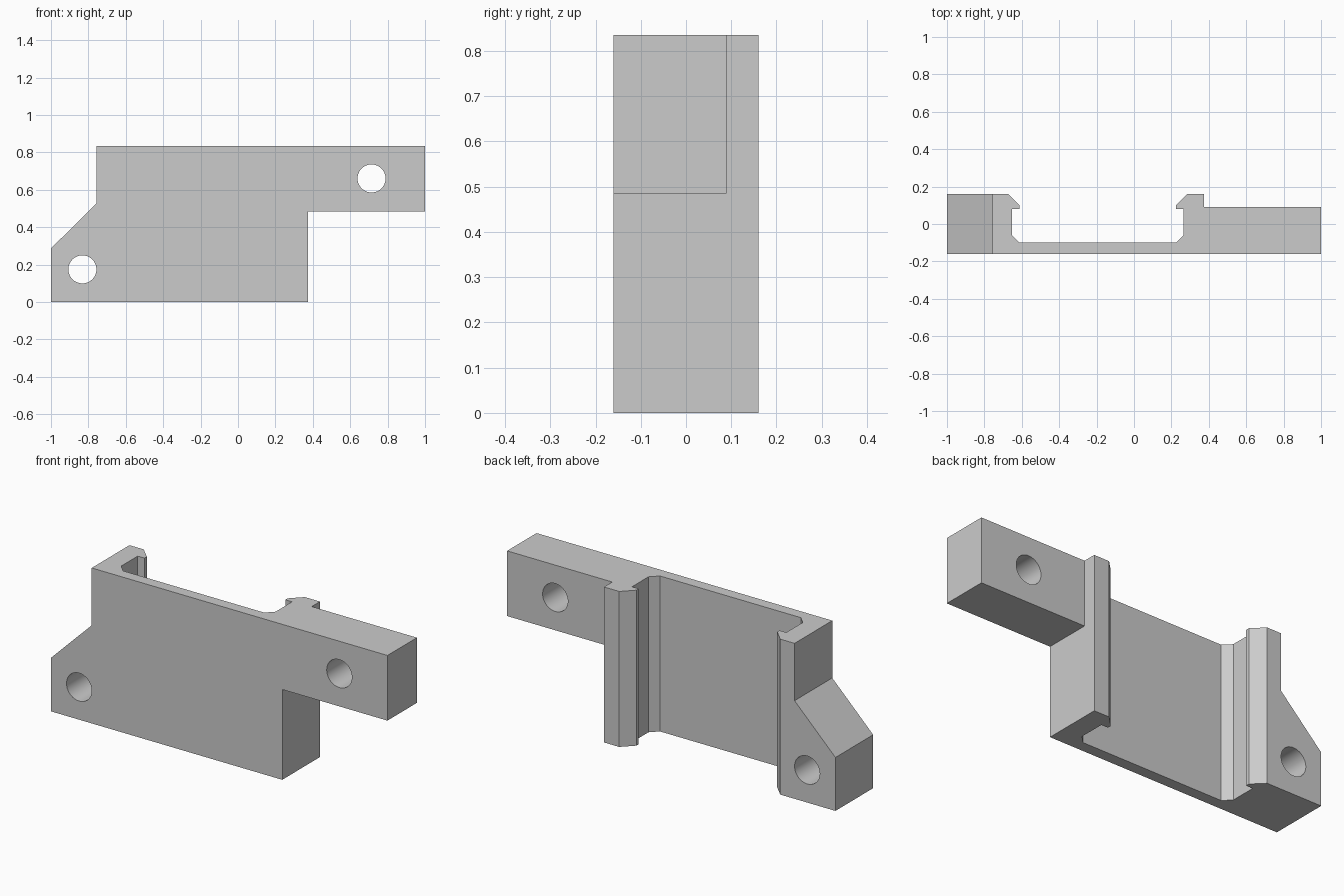
import bpy
import bmesh
from mathutils import Vector

cube = bpy.data.objects.get("Cube")
if cube:
    bpy.data.objects.remove(cube)

grey = bpy.data.materials.new("plain grey")
grey.use_nodes = True
grey.diffuse_color = (0.6, 0.6, 0.6, 1)
grey.node_tree.nodes["Principled BSDF"].inputs["Base Color"].default_value = (0.6, 0.6, 0.6, 1)

HEIGHT = 0.835
BACK = 0.16


def prism(name, points, direction):
    """Extrude a closed outline of 3D points along a direction."""
    bm = bmesh.new()
    face = bm.faces.new([bm.verts.new(p) for p in points])
    grown = bmesh.ops.extrude_face_region(bm, geom=[face])["geom"]
    moved = [v for v in grown if isinstance(v, bmesh.types.BMVert)]
    bmesh.ops.translate(bm, verts=moved, vec=Vector(direction))
    bmesh.ops.recalc_face_normals(bm, faces=bm.faces)
    mesh = bpy.data.meshes.new(name)
    bm.to_mesh(mesh)
    bm.free()
    mesh.materials.append(grey)
    obj = bpy.data.objects.new(name, mesh)
    bpy.context.collection.objects.link(obj)
    return obj


def apply_boolean(obj, cutter, operation):
    """Apply an exact boolean and discard the cutter."""
    mod = obj.modifiers.new("cut", "BOOLEAN")
    mod.operation = operation
    mod.solver = "EXACT"
    mod.object = cutter
    bpy.context.view_layer.objects.active = obj
    bpy.ops.object.modifier_apply(modifier=mod.name)
    bpy.data.objects.remove(cutter)


# Clip channel with hooked lips, seen from above
plan = [(-1, -BACK), (1, -BACK), (1, 0.09), (0.375, 0.09), (0.375, BACK),
        (0.285, BACK), (0.225, 0.1), (0.225, 0.08), (0.265, 0.08),
        (0.265, -0.06), (0.225, -0.1), (-0.612, -0.1), (-0.652, -0.06),
        (-0.652, 0.08), (-0.612, 0.08), (-0.612, 0.1), (-0.672, BACK), (-1, BACK)]
bracket = prism("mounting_bracket", [(x, y, 0) for x, y in plan], (0, 0, HEIGHT))

# Front outline: raised arm on one side, sloped lug on the other
outline = [(-1.1, -0.1), (0.375, -0.1), (0.375, 0.485), (1.1, 0.485), (1.1, 0.95),
           (-0.757, 0.95), (-0.757, 0.527), (-1, 0.287), (-1.1, 0.188)]
trim = prism("outline_trim", [(x, -0.3, z) for x, z in outline], (0, 0.6, 0))
apply_boolean(bracket, trim, "INTERSECT")

# Screw holes
for x, z in [(-0.832, 0.175), (0.714, 0.661)]:
    bpy.ops.mesh.primitive_cylinder_add(vertices=48, radius=0.075, depth=1,
                                        location=(x, 0, z), rotation=(1.570796, 0, 0))
    drill = bpy.context.object
    drill.data.materials.append(grey)
    apply_boolean(bracket, drill, "DIFFERENCE")

bpy.ops.object.select_all(action="DESELECT")
bracket.select_set(True)
bpy.context.view_layer.objects.active = bracket
bpy.ops.object.shade_smooth_by_angle(angle=0.5)
